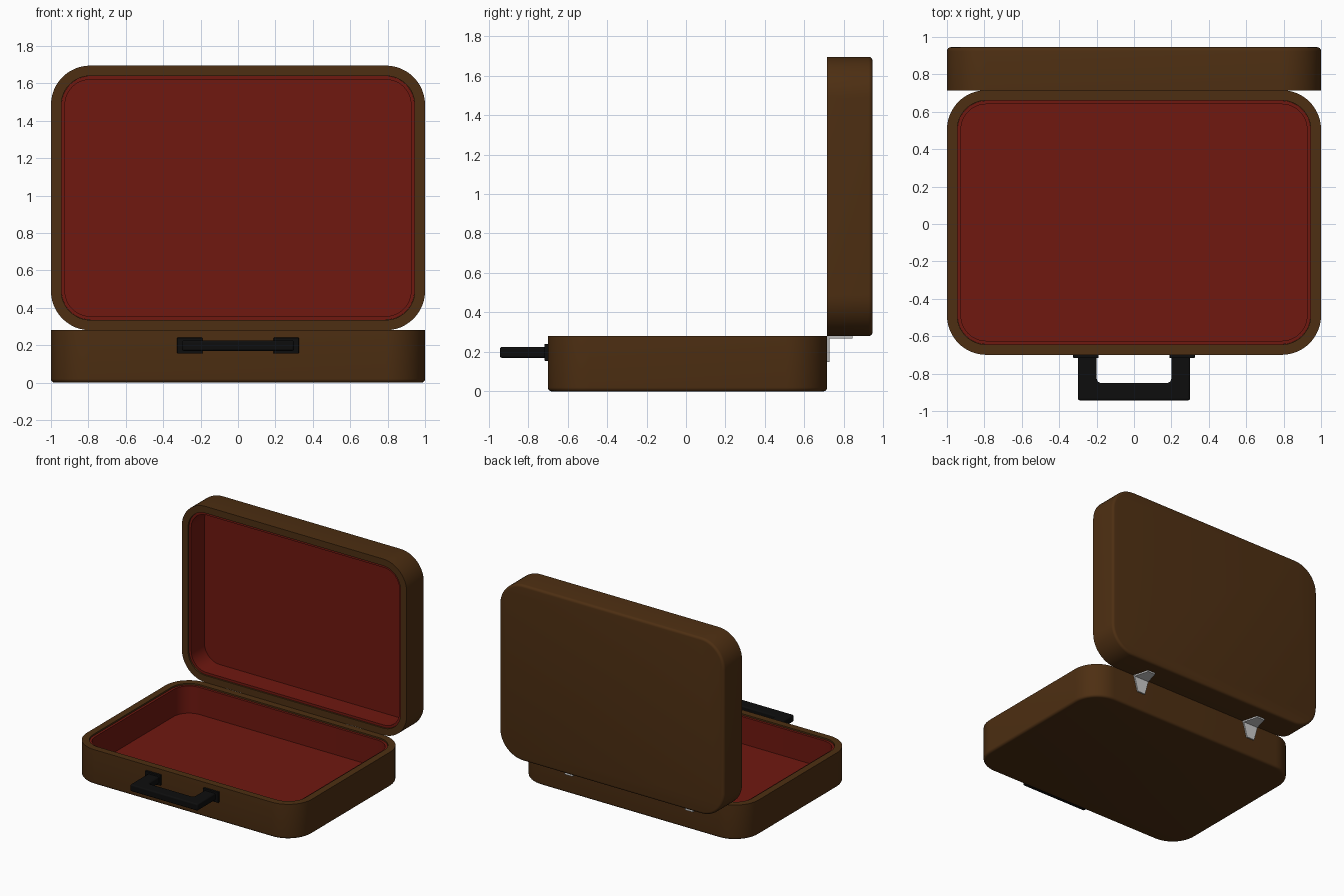
import bpy, bmesh, math
from mathutils import Matrix

if "Cube" in bpy.data.objects:
    bpy.data.objects.remove(bpy.data.objects["Cube"])


def material(name, rgb):
    m = bpy.data.materials.new(name)
    m.diffuse_color = (*rgb, 1)
    m.use_nodes = True
    m.node_tree.nodes["Principled BSDF"].inputs["Base Color"].default_value = m.diffuse_color
    return m


BROWN = material("brown_leather", (0.075, 0.028, 0.006))
RED = material("red_lining", (0.16, 0.009, 0.005))
BLACK = material("black_handle", (0.004, 0.004, 0.004))
W, D, R = 2.0, 1.415, 0.21


def finish(name, bm, mat=None, matrix=Matrix(), bevel=0):
    bmesh.ops.recalc_face_normals(bm, faces=bm.faces)
    me = bpy.data.meshes.new(name)
    bm.to_mesh(me)
    bm.free()
    ob = bpy.data.objects.new(name, me)
    bpy.context.collection.objects.link(ob)
    ob.matrix_world = matrix
    if mat:
        me.materials.append(mat)
    if bevel:
        b = ob.modifiers.new("bevel", 'BEVEL')
        b.width, b.segments = bevel, 3
    bpy.ops.object.select_all(action='DESELECT')
    bpy.context.view_layer.objects.active = ob
    ob.select_set(True)
    bpy.ops.object.shade_smooth_by_angle(angle=math.radians(32))
    return ob


def ring(bm, inset, z, n=12):
    """Rounded rectangle loop, inset from the case outline."""
    r, vs = R - inset, []
    for k, (sx, sy) in enumerate(((1, 1), (-1, 1), (-1, -1), (1, -1))):
        for i in range(n + 1):
            a = math.pi / 2 * (k + i / n)
            vs.append(bm.verts.new((sx * (W / 2 - R) + r * math.cos(a),
                                    sy * (D / 2 - R) + r * math.sin(a), z)))
    return vs


def tray(name, profile, mat, matrix):
    """Skin a profile of (inset, height) loops and cap both ends."""
    bm = bmesh.new()
    loops = [ring(bm, *p) for p in profile]
    for a, b in zip(loops, loops[1:]):
        for i in range(len(a)):
            j = (i + 1) % len(a)
            bm.faces.new((a[i], a[j], b[j], b[i]))
    bm.faces.new(loops[0])
    bm.faces.new(loops[-1])
    return finish(name, bm, mat, matrix)


def half_case(name, h, matrix):
    e = 0.02
    edge = [(e - e * math.sin(t), e - e * math.cos(t))
            for t in (math.pi / 8 * i for i in range(5))]
    tray(name + "_shell", edge + [(0, h), (0.055, h), (0.055, 0.03)], BROWN, matrix)
    tray(name + "_lining", [(0.056, 0.031), (0.056, h - 0.012), (0.075, h - 0.012),
                            (0.075, 0.05)], RED, matrix)


# case halves: base lying flat, lid standing open at the back
half_case("base", 0.28, Matrix.Translation((0, 0.008, 0)))
half_case("lid", 0.23, Matrix.Translation((0, 0.945, 0.28 + D / 2))
          @ Matrix.Rotation(math.pi / 2, 4, 'X'))


def prism(name, pts, vec, mat=None, matrix=Matrix(), bevel=0):
    """Extrude a flat outline along vec."""
    bm = bmesh.new()
    f = bm.faces.new([bm.verts.new(p) for p in pts])
    g = bmesh.ops.extrude_face_region(bm, geom=[f])
    bmesh.ops.translate(bm, vec=vec, verts=[v for v in g["geom"]
                                            if isinstance(v, bmesh.types.BMVert)])
    return finish(name, bm, mat, matrix, bevel)


# carrying handle: U-shaped grip with rounded inner corners
half = [(0.30, -0.70), (0.30, -0.943), ]
inner = [(0.185, -0.85), (0.20, -0.835), (0.20, -0.70)]
outline = ([(-x, y) for x, y in half] + half[::-1]
           + inner[::-1] + [(-x, y) for x, y in inner])
prism("handle_grip", [(x, y, 0.17) for x, y in outline], (0, 0, 0.055), BLACK, bevel=0.01)

for s, side in ((-1, "left"), (1, "right")):
    # handle mounting plate
    a, b = sorted((s * 0.19, s * 0.325))
    prism("handle_plate_" + side, [(a, -0.717, 0.155), (b, -0.717, 0.155),
                                   (b, -0.717, 0.24), (a, -0.717, 0.24)],
          (0, 0.02, 0), BLACK, bevel=0.003)
    # tapered hinge leaves under the lid and behind the base
    x = s * 0.535
    leaf = ((-0.07, 0), (0.07, 0), (0.035, 0.13), (-0.035, 0.13))
    prism("hinge_base_leaf_" + side, [(x + u, 0.714, 0.28 - v) for u, v in leaf], (0, 0.012, 0))
    prism("hinge_lid_leaf_" + side, [(x + u, 0.714 + v, 0.268) for u, v in leaf], (0, 0, 0.013))
